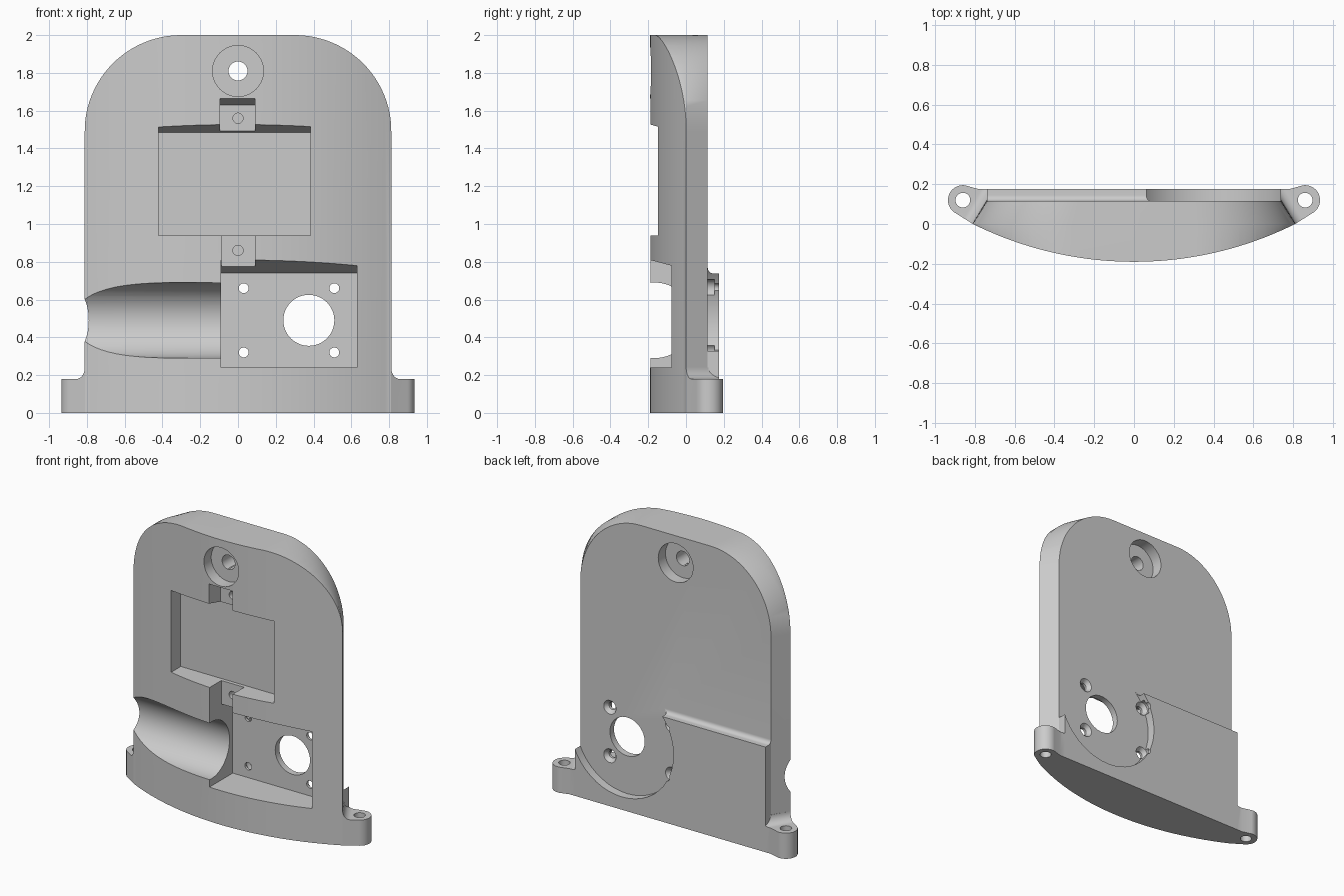
import bpy
import bmesh
from math import sin, cos, pi, radians

cube = bpy.data.objects.get("Cube")
if cube:
    bpy.data.objects.remove(cube, do_unlink=True)

grey = bpy.data.materials.new("plain grey")
grey.use_nodes = True
GREY = (0.6, 0.6, 0.6, 1)
grey.diffuse_color = GREY
grey.node_tree.nodes["Principled BSDF"].inputs["Base Color"].default_value = GREY


def loft(name, rings):
    """Solid skinned through rings of matching 3D points."""
    bm = bmesh.new()
    loops = [[bm.verts.new(p) for p in ring] for ring in rings]
    n = len(loops[0])
    for a, b in zip(loops, loops[1:]):
        for i in range(n):
            j = (i + 1) % n
            bm.faces.new((a[i], a[j], b[j], b[i]))
    bm.faces.new(loops[0])
    bm.faces.new(loops[-1])
    bmesh.ops.recalc_face_normals(bm, faces=bm.faces)
    mesh = bpy.data.meshes.new(name)
    bm.to_mesh(mesh)
    bm.free()
    mesh.materials.append(grey)
    obj = bpy.data.objects.new(name, mesh)
    bpy.context.collection.objects.link(obj)
    return obj


def prism(name, points, axis, lo, hi):
    """Extrude a 2D outline along one axis."""
    place = {"X": lambda a, b, t: (t, a, b),
             "Y": lambda a, b, t: (a, t, b),
             "Z": lambda a, b, t: (a, b, t)}[axis]
    return loft(name, [[place(a, b, t) for a, b in points] for t in (lo, hi)])


def arc(cx, cy, r, start, end, steps=12):
    return [(cx + r * cos(radians(start + (end - start) * i / steps)),
             cy + r * sin(radians(start + (end - start) * i / steps)))
            for i in range(steps + 1)]


def circle(cx, cy, r, steps=48):
    return arc(cx, cy, r, 0, 360, steps)[:-1]


def rect(a0, b0, a1, b1):
    return [(a0, b0), (a1, b0), (a1, b1), (a0, b1)]


def combine(target, tool, operation):
    mod = target.modifiers.new(operation.lower(), "BOOLEAN")
    mod.operation = operation
    mod.solver = "EXACT"
    mod.object = tool
    bpy.context.view_layer.objects.active = target
    bpy.ops.object.modifier_apply(modifier=mod.name)
    bpy.data.objects.remove(tool, do_unlink=True)


def drill(target, x, z, r, lo, hi):
    combine(target, prism("drill", circle(x, z, r), "Y", lo, hi), "DIFFERENCE")


def pocket(target, x0, x1, z0, z1, floor):
    """Front pocket whose ceiling rises 15 degrees towards the front."""
    front = -0.3
    top = z1 + (floor - front) * 0.268
    outline = [(front, z0), (floor, z0), (floor, z1), (front, top)]
    combine(target, prism("pocket", outline, "X", x0, x1), "DIFFERENCE")


# Arched shell, tapering towards the back
def arch(half, y):
    r, top = 0.51, 2.0
    rx = r * half / 0.81
    right = [(half - rx + rx * cos(pi / 2 * i / 24), y, top - r + r * sin(pi / 2 * i / 24))
             for i in range(25)]
    left = [(-x, y, z) for x, y, z in reversed(right)]
    return [(half, y, 0)] + right + left + [(-half, y, 0)]


BACK = 0.115
HOLE_X, HOLE_Z = 0.375, 0.49
body = loft("housing", [arch(0.812, -0.3), arch(0.812, 0), arch(0.74, BACK)])
bulge = prism("bulge", circle(0, 1.63, 1.82, 256), "Z", -1, 3)
combine(body, bulge, "INTERSECT")

# Raised pad across the lower back, with a round clearance
profile = [(0.1, 0), (0.175, 0), (0.175, 0.738), (0.145, 0.738)]
profile += arc(0.145, 0.768, 0.03, 270, 180, 8)[1:] + [(0.1, 0.768)]
pad = prism("back_pad", profile, "X", -0.74, 0.74)
drill(pad, HOLE_X, HOLE_Z, 0.4, 0, 0.4)
combine(pad, prism("corner", rect(HOLE_X, HOLE_Z, 1, 1), "Y", 0, 0.4), "DIFFERENCE")
combine(body, pad, "UNION")

# Mounting ears with a fillet up the side walls
for side in (-1, 1):
    plan = [(0.7, 0), (0.81, 0)] + arc(0.86, 0.12, 0.075, -62, 100, 24)
    plan += [(0.78, 0.175), (0.7, 0.175)]
    ear = prism("ear", [(side * x, y) for x, y in plan], "Z", 0, 0.4)
    fillet = [(0.4, -0.1), (1.4, -0.1), (1.4, 0.18)]
    fillet += arc(0.872, 0.24, 0.06, 270, 180) + [(0.4, 0.24)]
    limit = loft("ear_limit", [[(side * (x - 0.61 * y), y, z) for x, z in fillet]
                               for y in (-0.1, 0.3)])
    combine(ear, limit, "INTERSECT")
    combine(body, ear, "UNION")
    bolt = prism("bolt_hole", circle(side * 0.86, 0.12, 0.037, 32), "Z", -0.1, 0.5)
    combine(body, bolt, "DIFFERENCE")

# Front pockets: display, its two tabs, and the motor bay
pocket(body, -0.42, 0.385, 0.94, 1.485, -0.035)
pocket(body, -0.095, 0.09, 1.4, 1.63, -0.06)
pocket(body, -0.088, 0.09, 0.7, 1.0, -0.06)
pocket(body, -0.09, 0.63, 0.24, 0.74, 0.07)

# Half-round channel running out to the side
channel = prism("channel", circle(-0.165, HOLE_Z, 0.2, 64), "X", -1, -0.05)
combine(body, channel, "DIFFERENCE")

# Top hole, counterbored from both faces
drill(body, 0, 1.81, 0.05, -0.4, 0.4)
drill(body, 0, 1.81, 0.135, -0.4, -0.105)
drill(body, 0, 1.81, 0.135, 0.035, 0.4)

# Tab screw holes
for z in (0.86, 1.56):
    drill(body, 0, z, 0.027, -0.3, 0.04)

# Motor shaft hole and countersunk screw holes
drill(body, HOLE_X, HOLE_Z, 0.135, -0.3, 0.3)
for x in (0.03, 0.51):
    for z in (0.32, 0.66):
        drill(body, x, z, 0.026, -0.3, 0.3)
        sink = loft("countersink", [[(a, y, b) for a, b in circle(x, z, r, 32)]
                                    for r, y in ((0.026, 0.088), (0.048, BACK), (0.048, 0.15))])
        combine(body, sink, "DIFFERENCE")

bpy.ops.object.select_all(action="DESELECT")
body.select_set(True)
bpy.context.view_layer.objects.active = body
bpy.ops.object.shade_smooth_by_angle(angle=radians(30))
